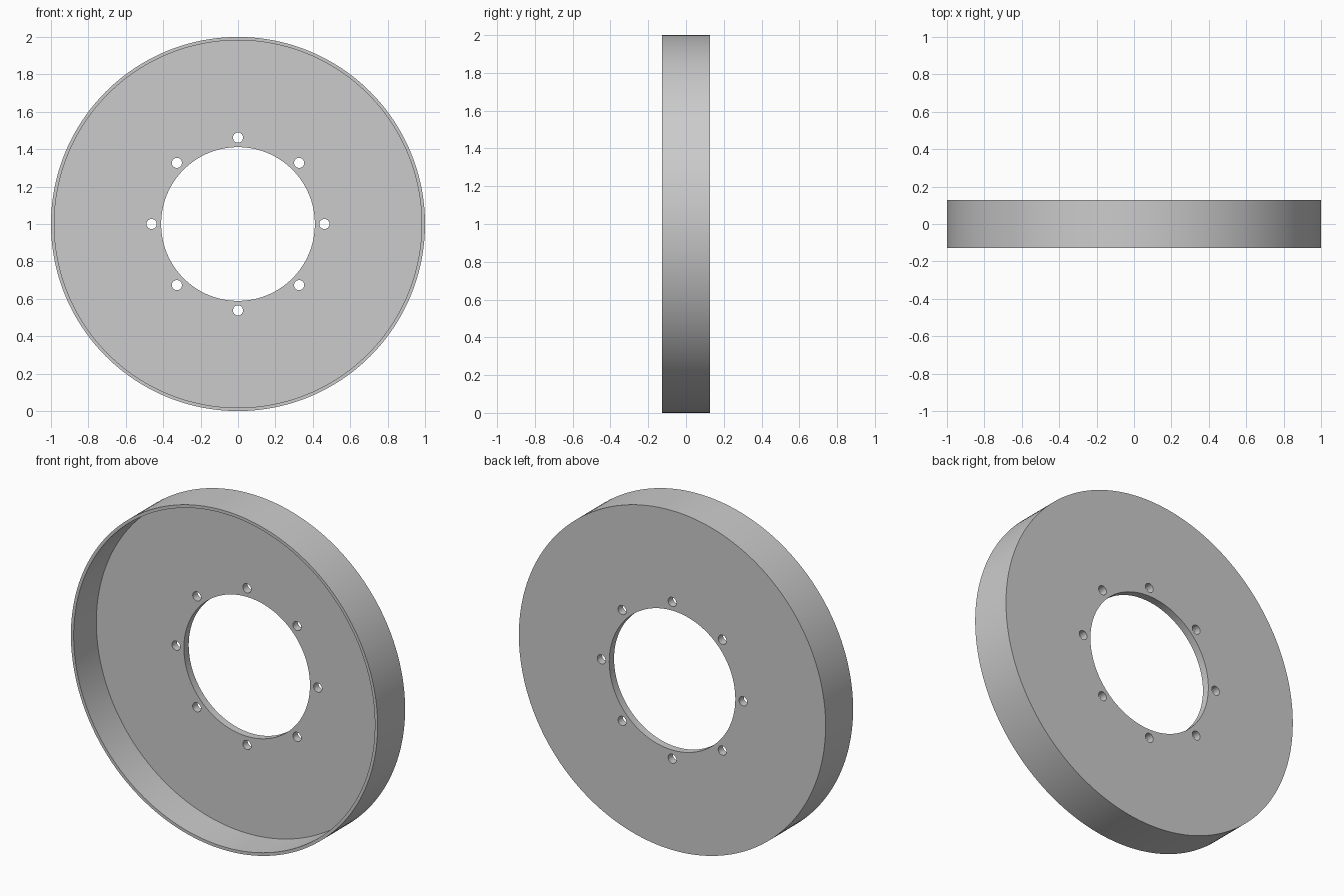
import bpy, bmesh, math
from mathutils import Matrix, Vector

if "Cube" in bpy.data.objects:
    bpy.data.objects.remove(bpy.data.objects["Cube"])

R_OUT, R_RIM, R_HOLE = 1.0, 0.982, 0.411
HALF, PLATE = 0.128, 0.045          # half depth, plate thickness
BOLT_CIRCLE, R_BOLT, BOLTS = 0.462, 0.027, 8
SEGMENTS = 192
CENTRE = Vector((0, 0, 1))


def new_object(name, bm):
    mesh = bpy.data.meshes.new(name)
    bmesh.ops.recalc_face_normals(bm, faces=bm.faces)
    bm.to_mesh(mesh)
    bm.free()
    obj = bpy.data.objects.new(name, mesh)
    bpy.context.collection.objects.link(obj)
    return obj


# Dish: L-shaped section (radius, y) turned around the y axis, open to the front
section = [(R_OUT, -HALF), (R_OUT, HALF), (R_HOLE, HALF),
           (R_HOLE, HALF - PLATE), (R_RIM, HALF - PLATE), (R_RIM, -HALF)]
bm = bmesh.new()
verts = [bm.verts.new(CENTRE + Vector((r, y, 0))) for r, y in section]
edges = [bm.edges.new((verts[i - 1], verts[i])) for i in range(len(verts))]
bmesh.ops.spin(bm, geom=verts + edges, cent=CENTRE, axis=(0, 1, 0),
               angle=math.tau, steps=SEGMENTS, use_merge=True)
bmesh.ops.remove_doubles(bm, verts=bm.verts, dist=1e-5)
dish = new_object("flanged_disc", bm)

# Bolt hole cutters around the central opening
bm = bmesh.new()
for i in range(BOLTS):
    a = math.tau * i / BOLTS
    pos = CENTRE + Vector((BOLT_CIRCLE * math.cos(a), HALF - PLATE / 2,
                           BOLT_CIRCLE * math.sin(a)))
    bmesh.ops.create_cone(bm, cap_ends=True, segments=32, radius1=R_BOLT,
                          radius2=R_BOLT, depth=PLATE * 2,
                          matrix=Matrix.Translation(pos) @ Matrix.Rotation(math.pi / 2, 4, 'X'))
cutter = new_object("bolt_hole_cutter", bm)
cutter.hide_render = True

# Cut the holes, then drop the cutter
mod = dish.modifiers.new("bolt_holes", 'BOOLEAN')
mod.operation = 'DIFFERENCE'
mod.solver = 'EXACT'
mod.object = cutter
bpy.context.view_layer.objects.active = dish
dish.select_set(True)
bpy.ops.object.modifier_apply(modifier=mod.name)
bpy.data.objects.remove(cutter)

bpy.ops.object.shade_smooth_by_angle(angle=math.radians(30))
